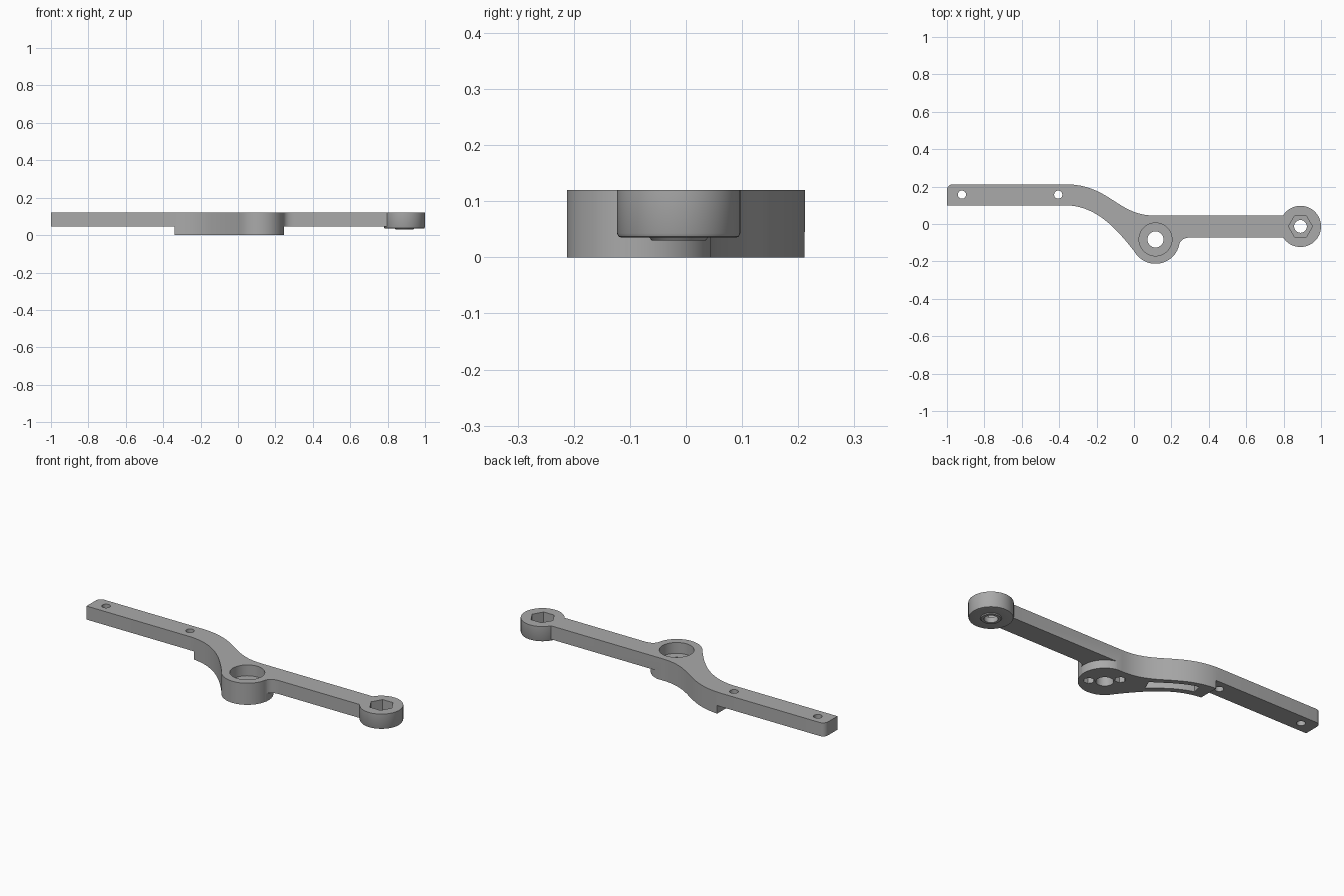
import bpy, bmesh, math
from mathutils import Vector
from mathutils.geometry import interpolate_bezier

if "Cube" in bpy.data.objects:
    bpy.data.objects.remove(bpy.data.objects["Cube"], do_unlink=True)

gray = bpy.data.materials.new("plain gray")
gray.use_nodes = True
colour = (0.4, 0.4, 0.4, 1)
gray.diffuse_color = colour
gray.node_tree.nodes["Principled BSDF"].inputs["Base Color"].default_value = colour

TOP, ARM_BOTTOM = 0.12, 0.045
BOSS, BOSS_R = (0.115, -0.0825), 0.13
RING = (0.89, -0.013)


def add_object(name, bm):
    bmesh.ops.recalc_face_normals(bm, faces=bm.faces)
    mesh = bpy.data.meshes.new(name)
    bm.to_mesh(mesh)
    bm.free()
    mesh.materials.append(gray)
    obj = bpy.data.objects.new(name, mesh)
    bpy.context.collection.objects.link(obj)
    return obj


def prism(name, outline, low, high):
    bm = bmesh.new()
    face = bm.faces.new([bm.verts.new((x, y, low)) for x, y in outline])
    new = bmesh.ops.extrude_face_region(bm, geom=[face])["geom"]
    verts = [v for v in new if isinstance(v, bmesh.types.BMVert)]
    bmesh.ops.translate(bm, verts=verts, vec=(0, 0, high - low))
    return add_object(name, bm)


def arc(centre, radius, start, end, steps):
    angles = [math.radians(start + (end - start) * i / steps) for i in range(steps + 1)]
    return [(centre[0] + radius * math.cos(a), centre[1] + radius * math.sin(a)) for a in angles]


def round_cutter(centre, radius, low, high, sides=40):
    return prism("cutter", arc(centre, radius, 0, 360, sides)[:-1], low, high)


def bezier(a, b, c, d, steps=24):
    points = [Vector((*p, 0)) for p in (a, b, c, d)]
    return [(p.x, p.y) for p in interpolate_bezier(*points, steps)]


def lathe(name, profile, centre):
    bm = bmesh.new()
    verts = [bm.verts.new((centre[0] + r, centre[1], z)) for r, z in profile]
    edges = [bm.edges.new(pair) for pair in zip(verts, verts[1:])]
    bmesh.ops.spin(bm, geom=verts + edges, cent=(*centre, 0), axis=(0, 0, 1),
                   angle=math.tau, steps=64, use_merge=True)
    bmesh.ops.remove_doubles(bm, verts=bm.verts, dist=0.0001)
    return add_object(name, bm)


def cut(obj, cutters):
    for cutter in cutters:
        cutter.hide_render = True
        mod = obj.modifiers.new("cut", "BOOLEAN")
        mod.operation, mod.solver, mod.object = "DIFFERENCE", "EXACT", cutter
    graph = bpy.context.evaluated_depsgraph_get()
    mesh = bpy.data.meshes.new_from_object(obj.evaluated_get(graph))
    obj.modifiers.clear()
    obj.data = mesh
    for cutter in cutters:
        bpy.data.objects.remove(cutter, do_unlink=True)


def box(x0, x1, y0, y1, low, high):
    return prism("cutter", [(x0, y0), (x1, y0), (x1, y1), (x0, y1)], low, high)


# Cranked arm with the pivot boss, as one outline
upper = bezier((-0.37, 0.2125), (-0.13, 0.2125), (-0.09, 0.045), (0.11, 0.045))
lower = bezier((-0.37, 0.1), (-0.2, 0.1), (-0.09, -0.03), (0.002, -0.147))
outline = [(-1, 0.1)] + lower
outline += arc(BOSS, BOSS_R, 213, 348, 36)
outline += bezier((0.243, -0.106), (0.25, -0.085), (0.27, -0.072), (0.305, -0.072), 8)
outline += [(0.81, -0.072), (0.81, 0.045)] + upper[::-1]
outline += arc((-0.97, 0.1825), 0.03, 90, 180, 8)
arm = prism("cranked_arm", outline, 0, TOP)

# Raised underside left and right of the deep middle section
right_relief = [(BOSS[0], 0.3)] + arc(BOSS, BOSS_R + 0.001, 90, -20, 30)
right_relief += [(0.4, -0.3), (1, -0.3), (1, 0.3)]
cutters = [box(-1.1, -0.34, -0.1, 0.4, -0.1, ARM_BOTTOM),
           prism("cutter", right_relief, -0.1, ARM_BOTTOM)]

# Bearing bore, pivot hole, and hexagonal sockets under the boss
cutters += [round_cutter(BOSS, 0.088, 0.06, 0.2, 48),
            round_cutter(BOSS, 0.043, -0.1, 0.1)]
for angle in (-33, 127):
    spot = arc(BOSS, 0.077, angle, angle, 1)[0]
    cutters.append(round_cutter(spot, 0.028, -0.1, 0.04, 6))

# Curved lightening channel along the underside
def across(u, l, t):
    return (u[0] + (l[0] - u[0]) * t, u[1] + (l[1] - u[1]) * t)

pairs = list(zip(upper, lower))[4:17]
channel = [across(u, l, 0.25) for u, l in pairs]
channel += [across(u, l, 0.72) for u, l in reversed(pairs)]
cutters.append(prism("cutter", channel, -0.1, ARM_BOTTOM))

# Screw holes in the straight end
for x in (-0.92, -0.405):
    cutters.append(round_cutter((x, 0.157), 0.022, -0.1, 0.2, 24))
cut(arm, cutters)

# End ring with rounded lower edge, small lip, hexagonal socket and hole
ring = lathe("end_ring", [(0, 0.03), (0.048, 0.03), (0.052, 0.035), (0.101, 0.035),
                          (0.107, 0.037), (0.11, 0.043), (0.11, TOP), (0, TOP)], RING)
cut(ring, [round_cutter(RING, 0.064, 0.06, 0.2, 6),
           round_cutter(RING, 0.034, -0.1, 0.1)])

# Smooth the curved walls and keep the edges crisp
bpy.ops.object.select_all(action="DESELECT")
for obj in (arm, ring):
    obj.select_set(True)
    bpy.context.view_layer.objects.active = obj
bpy.ops.object.shade_smooth_by_angle(angle=math.radians(30))
